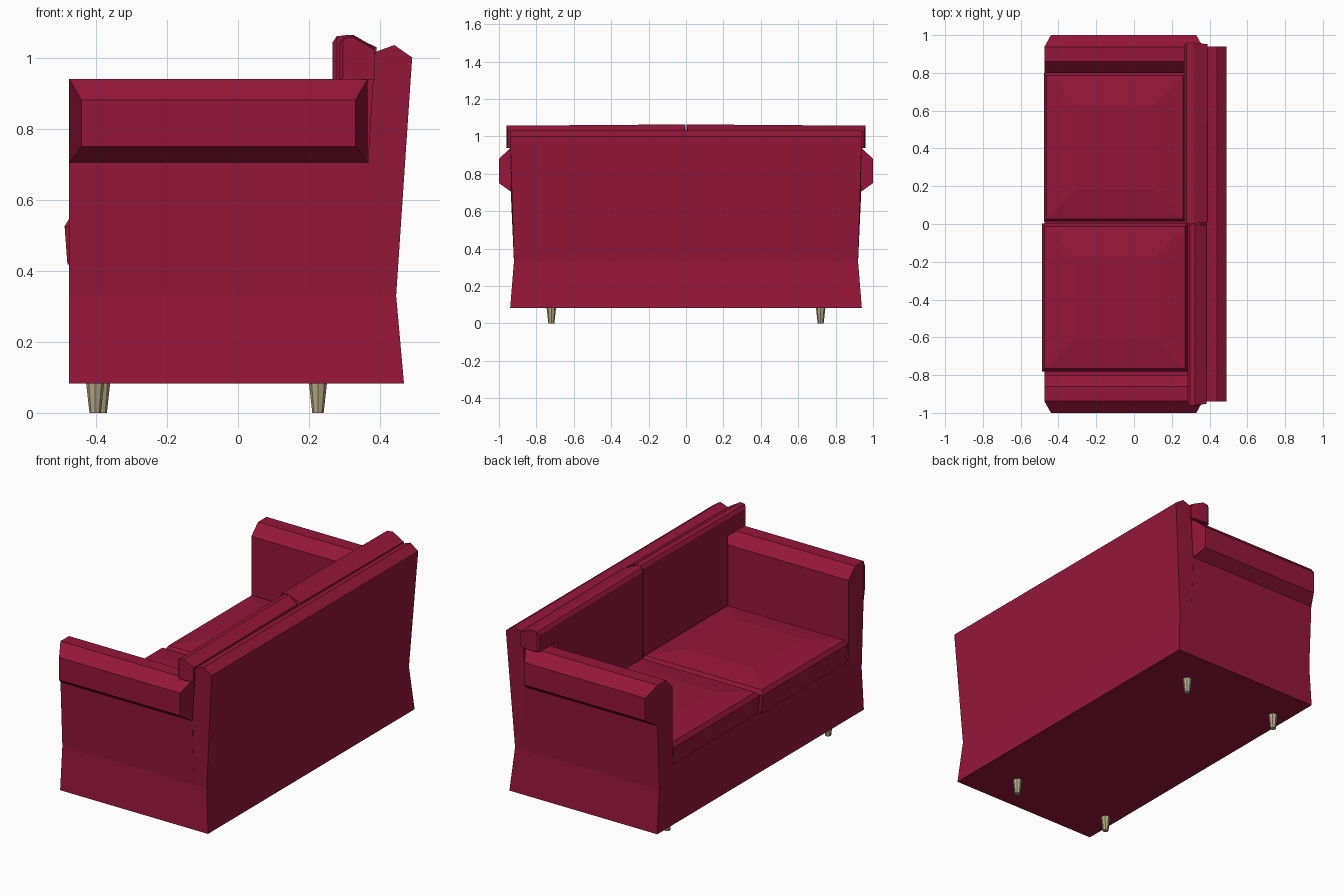
import bpy, bmesh, math

if "Cube" in bpy.data.objects:
    bpy.data.objects.remove(bpy.data.objects["Cube"])


def material(name, color):
    m = bpy.data.materials.new(name)
    m.diffuse_color = color
    m.use_nodes = True
    m.node_tree.nodes["Principled BSDF"].inputs["Base Color"].default_value = m.diffuse_color
    return m


FABRIC = material("red_fabric", (0.30, 0.008, 0.043, 1))
WOOD = material("pale_wood", (0.46, 0.39, 0.24, 1))


def loft(name, rings, mat=FABRIC):
    """Join equal-length rings of points into a closed, flat-shaded solid."""
    bm = bmesh.new()
    loops = [[bm.verts.new(p) for p in ring] for ring in rings]
    n = len(loops[0])
    for a, b in zip(loops, loops[1:]):
        for i in range(n):
            j = (i + 1) % n
            bm.faces.new((a[i], a[j], b[j], b[i]))
    bm.faces.new(loops[0])
    bm.faces.new(loops[-1])
    bmesh.ops.recalc_face_normals(bm, faces=bm.faces[:])
    mesh = bpy.data.meshes.new(name)
    bm.to_mesh(mesh)
    bm.free()
    mesh.materials.append(mat)
    obj = bpy.data.objects.new(name, mesh)
    bpy.context.collection.objects.link(obj)
    return obj


def rect(x0, x1, y0, y1, z):
    return [(x0, y0, z), (x1, y0, z), (x1, y1, z), (x0, y1, z)]


# Base with a pinched waist, up to the seat deck
loft("base", [rect(-0.475, 0.467, -0.94, 0.94, 0.083),
              rect(-0.475, 0.445, -0.92, 0.92, 0.33),
              rect(-0.475, 0.450, -0.922, 0.922, 0.43)])

# Leaning backrest with a ridged top
back = [(0.345, 0.33, 0.92), (0.445, 0.33, 0.92), (0.49, 1.0, 0.94),
        (0.44, 1.035, 0.94), (0.385, 1.015, 0.94), (0.365, 0.70, 0.935)]
loft("backrest", [[(x, s * y, z) for x, z, y in back] for s in (-1, 1)])

# Arms with a padded roll whose outer face is inset
arm = [(0.80, 0.33), (0.92, 0.33), (0.937, 0.705), (1.0, 0.75),
       (1.0, 0.88), (0.937, 0.94), (0.86, 0.94), (0.80, 0.88)]
for s, side in ((-1, "right"), (1, "left")):
    rings = []
    for x, inset in ((-0.475, 0.035), (0.365, -0.035)):
        rings.append([(x + (inset if y == 1.0 else 0), s * y, z) for y, z in arm])
    loft(side + "_arm", rings)

# Seat cushions with softly domed tops
for side, x0, x1, y0, y1 in (("left", -0.477, 0.275, 0.012, 0.80),
                             ("right", -0.488, 0.285, -0.78, 0.002)):
    rings = []
    for inset, z in ((0.008, 0.418), (0, 0.525), (0.015, 0.55), (0.17, 0.572)):
        rings.append(rect(x0 + inset, x1 - inset, y0 + inset, y1 - inset, z))
    loft(side + "_seat_cushion", rings)

# Back cushions, notched to rest on top of the arms
for s, side, shift in ((-1, "right", 0.018), (1, "left", 0)):
    rings = []
    for x, d, top in ((0.390 - shift * 0.3, 0.008, 1.022), (0.315 + shift / 2, 0, 1.057),
                      (0.278 + shift, 0, 1.053), (0.266 + shift, 0.012, 1.035)):
        outline = [(0.002 + d, 0.5), (0.80 - d, 0.5), (0.80 - d, 0.938),
                   (0.96 - d, 0.938), (0.96 - d, top), (0.002 + d, top + 0.007)]
        rings.append([(x, s * y, z) for y, z in outline])
    loft(side + "_back_cushion", rings)

# Tapered eight-sided legs
for name, x, y in (("front_right_leg", -0.402, -0.72), ("front_left_leg", -0.385, 0.72),
                   ("rear_right_leg", 0.225, -0.72), ("rear_left_leg", 0.225, 0.72)):
    rings = []
    for r, z in ((0.016, 0), (0.026, 0.09)):
        rings.append([(x + r * math.cos(math.tau * i / 8), y + r * math.sin(math.tau * i / 8), z)
                      for i in range(8)])
    loft(name, rings, WOOD)
